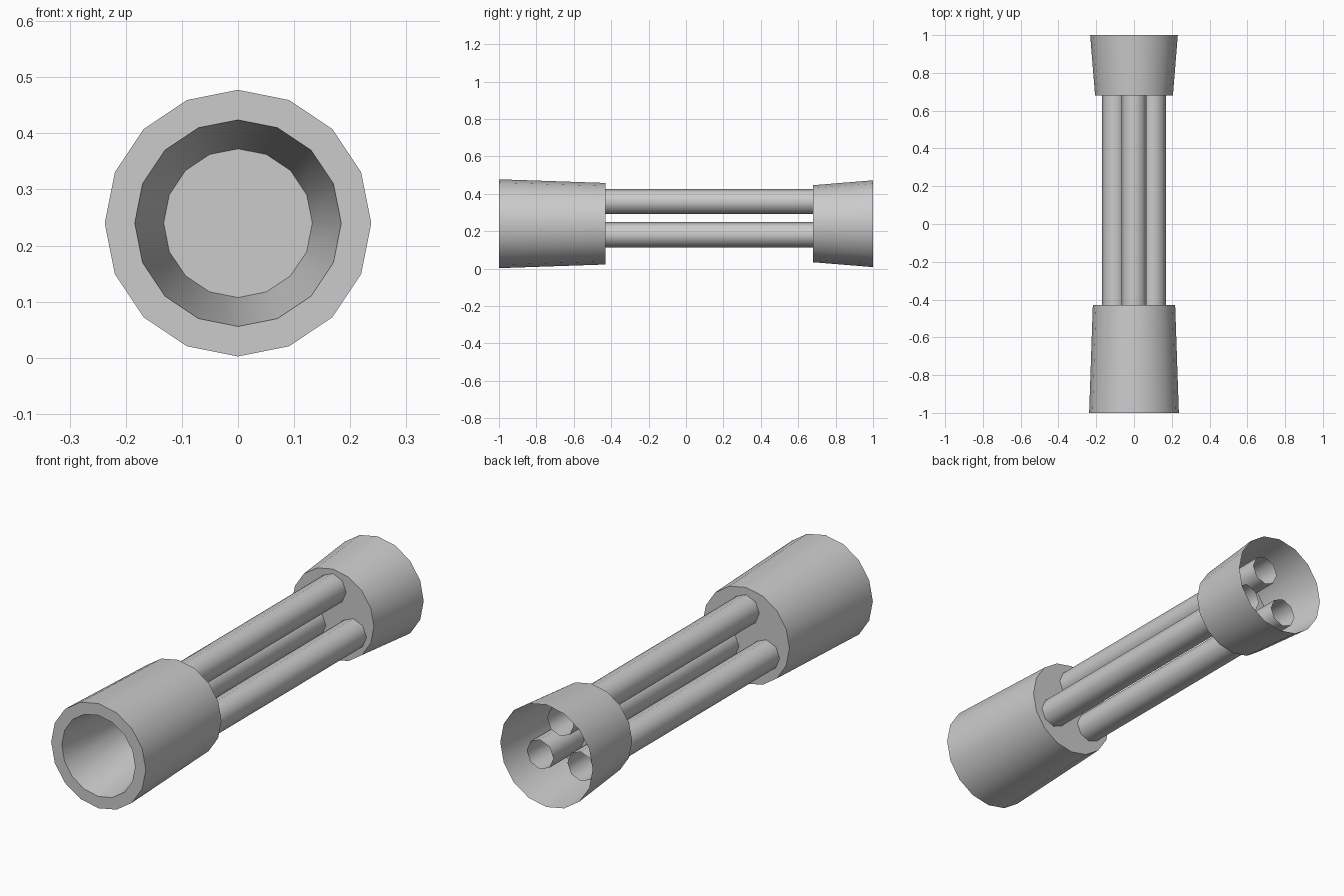
import bpy, bmesh
from math import sin, cos, pi, radians

if "Cube" in bpy.data.objects:
    bpy.data.objects.remove(bpy.data.objects["Cube"])

AXIS_Z = 0.24


def lathe(name, profile, sides, x=0.0, z=AXIS_Z, cap_start=False, cap_end=False):
    """Sweep (radius, y) points around an axis parallel to y."""
    bm = bmesh.new()
    rings = [[bm.verts.new((x + r * sin(2 * pi * i / sides), y,
                            z + r * cos(2 * pi * i / sides)))
              for i in range(sides)] for r, y in profile]
    for a, b in zip(rings, rings[1:]):
        for i in range(sides):
            j = (i + 1) % sides
            bm.faces.new((a[i], a[j], b[j], b[i]))
    if cap_start:
        bm.faces.new(rings[0])
    if cap_end:
        bm.faces.new(rings[-1])
    bmesh.ops.recalc_face_normals(bm, faces=bm.faces)
    mesh = bpy.data.meshes.new(name)
    bm.to_mesh(mesh)
    bm.free()
    ob = bpy.data.objects.new(name, mesh)
    bpy.context.collection.objects.link(ob)
    bpy.ops.object.select_all(action='DESELECT')
    ob.select_set(True)
    bpy.context.view_layer.objects.active = ob
    bpy.ops.object.shade_smooth_by_angle(angle=radians(50))
    return ob


# Thick front socket with a tapered blind bore
lathe("front_socket", [(0.218, -0.43), (0.2375, -1.0), (0.184, -1.0), (0.1325, -0.65)],
      16, cap_start=True, cap_end=True)

# Thin flared cup at the back, open at its far end
lathe("back_cup", [(0.206, 0.68), (0.232, 1.0)], 16, cap_start=True)

# Three connecting tubes, open where they stick out inside the cup
for k in range(3):
    a = 2 * pi * k / 3
    lathe(f"tube_{k + 1}", [(0.067, -0.45), (0.067, 0.9)], 8,
          x=0.118 * sin(a), z=AXIS_Z + 0.118 * cos(a))
